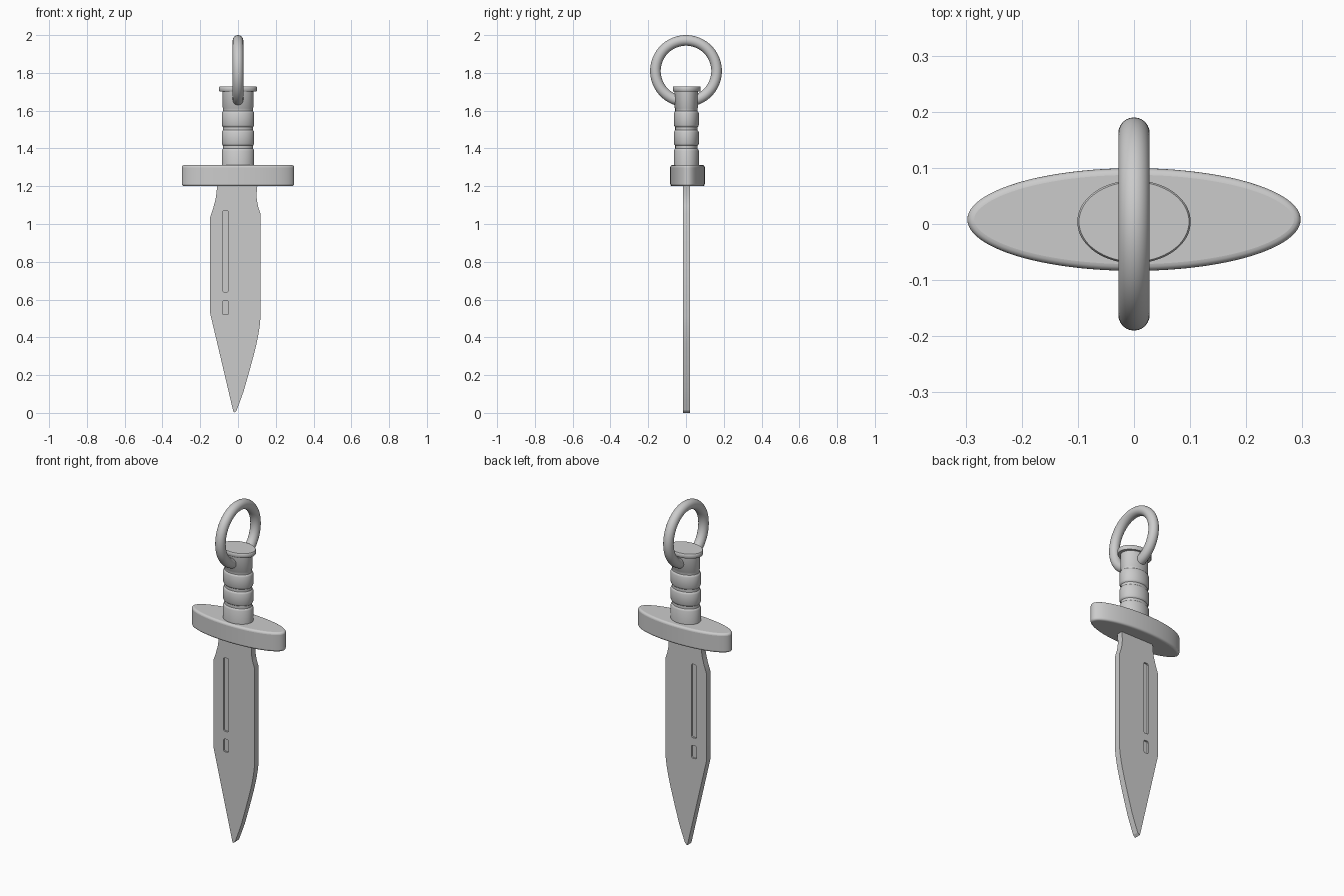
import bpy, bmesh
from math import cos, sin, pi, radians

if "Cube" in bpy.data.objects:
    bpy.data.objects.remove(bpy.data.objects["Cube"])


def make_object(name, bm):
    bmesh.ops.recalc_face_normals(bm, faces=bm.faces)
    mesh = bpy.data.meshes.new(name)
    bm.to_mesh(mesh)
    bm.free()
    ob = bpy.data.objects.new(name, mesh)
    bpy.context.collection.objects.link(ob)
    return ob


def smooth(ob, angle=35):
    bpy.ops.object.select_all(action='DESELECT')
    ob.select_set(True)
    bpy.context.view_layer.objects.active = ob
    bpy.ops.object.shade_smooth_by_angle(angle=radians(angle))


def extrude_xz(name, points, y0, y1):
    """Flat outline in x, z made solid from y0 to y1."""
    bm = bmesh.new()
    face = bm.faces.new([bm.verts.new((x, y0, z)) for x, z in points])
    ext = bmesh.ops.extrude_face_region(bm, geom=[face])
    for v in ext["geom"]:
        if isinstance(v, bmesh.types.BMVert):
            v.co.y = y1
    return make_object(name, bm)


def oval_lathe(name, profile, y, segments=64):
    """Stack of ellipses; profile rows are (x radius, y radius, z)."""
    bm = bmesh.new()
    rings = [[bm.verts.new((rx * cos(2 * pi * i / segments),
                            y + ry * sin(2 * pi * i / segments), z))
              for i in range(segments)] for rx, ry, z in profile]
    for a, b in zip(rings, rings[1:]):
        for i in range(segments):
            j = (i + 1) % segments
            bm.faces.new((a[i], a[j], b[j], b[i]))
    bm.faces.new(rings[0])
    bm.faces.new(rings[-1])
    return make_object(name, bm)


# Blade: straight spine, curved cutting edge, narrowed neck under the guard
Y0, Y1 = -0.016, 0.021
outline = [(-0.111, 1.215), (-0.113, 1.17), (-0.119, 1.13), (-0.131, 1.085),
           (-0.148, 1.035), (-0.148, 0.53), (-0.026, 0.012), (-0.021, 0.0),
           (-0.008, 0.012), (0.012, 0.065), (0.030, 0.115), (0.060, 0.22),
           (0.087, 0.32), (0.100, 0.375), (0.108, 0.415), (0.115, 0.46),
           (0.119, 0.505), (0.119, 1.055), (0.106, 1.095), (0.100, 1.125),
           (0.098, 1.155), (0.101, 1.19), (0.104, 1.215)]
blade = extrude_xz("blade", outline, Y0, Y1)

# Shallow slots cut into both faces of the blade
DEPTH = 0.010
for z0, z1 in ((0.64, 1.07), (0.52, 0.595)):
    c = 0.006
    xa, xb = -0.082, -0.050
    slot = [(xa + c, z0), (xb - c, z0), (xb, z0 + c), (xb, z1 - c),
            (xb - c, z1), (xa + c, z1), (xa, z1 - c), (xa, z0 + c)]
    for ya, yb in ((Y0 - 0.02, Y0 + DEPTH), (Y1 - DEPTH, Y1 + 0.02)):
        cutter = extrude_xz("slot_cutter", slot, ya, yb)
        mod = blade.modifiers.new("slot", 'BOOLEAN')
        mod.operation = 'DIFFERENCE'
        mod.solver = 'EXACT'
        mod.object = cutter
        cutter.hide_render = True
        cutter.hide_set(True)
smooth(blade, 25)

# Oval guard with rounded rims
guard = oval_lathe("guard", [(0.297, 0.0915, 1.20), (0.297, 0.0915, 1.312)], 0.008, 96)
bevel = guard.modifiers.new("rounded_rim", 'BEVEL')
bevel.width = 0.012
bevel.segments = 4
bevel.limit_method = 'ANGLE'
bevel.angle_limit = radians(50)
smooth(guard, 40)

# Grip: three bands with rounded edges, grooves between, plain collar on top
rows = [(0.086, 0.066, 1.30)]
for z0, z1 in ((None, 1.397), (1.417, 1.495), (1.515, 1.595)):
    if z0:
        rows += [(0.079, 0.059, z0 - 0.002), (0.083, 0.063, z0 + 0.002),
                 (0.086, 0.066, z0 + 0.009)]
    rows += [(0.086, 0.066, z1 - 0.009), (0.083, 0.063, z1 - 0.002),
             (0.079, 0.059, z1 + 0.002)]
rows += [(0.079, 0.059, 1.612), (0.081, 0.062, 1.616), (0.081, 0.062, 1.71)]
smooth(oval_lathe("grip", rows, 0.002), 40)

# Pommel cap
cap = [(0.098, 0.071, 1.702), (0.101, 0.074, 1.706),
       (0.101, 0.074, 1.724), (0.098, 0.071, 1.728)]
smooth(oval_lathe("pommel_cap", cap, 0.004), 50)

# Ring passing through the collar
bpy.ops.mesh.primitive_torus_add(major_segments=72, minor_segments=24,
                                 major_radius=0.162, minor_radius=0.028,
                                 location=(0, 0, 1.81), rotation=(0, pi / 2, 0))
ring = bpy.context.object
ring.name = "ring"
smooth(ring, 60)
